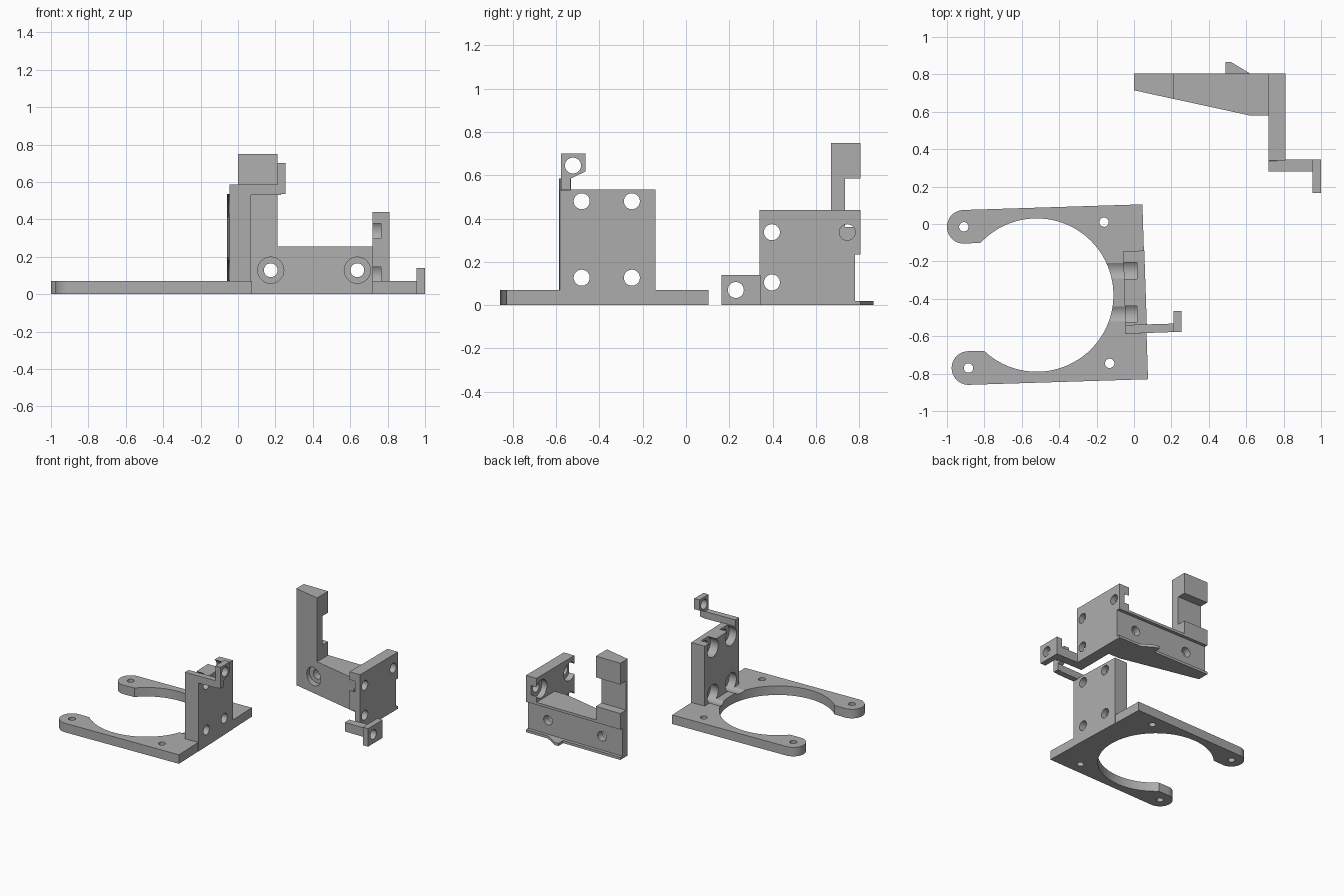
import bpy, bmesh, math
from mathutils import Vector

if "Cube" in bpy.data.objects:
    bpy.data.objects.remove(bpy.data.objects["Cube"])

grey = bpy.data.materials.new("plain grey")
grey.diffuse_color = (0.42, 0.42, 0.42, 1)
grey.use_nodes = True
grey.node_tree.nodes["Principled BSDF"].inputs["Base Color"].default_value = grey.diffuse_color

AXES = {"x": lambda a, b, t: (t, a, b),
        "y": lambda a, b, t: (a, t, b),
        "z": lambda a, b, t: (a, b, t)}


def prism(name, axis, pts, lo, hi):
    """Extrude a flat outline along one axis."""
    put = AXES[axis]
    bm = bmesh.new()
    face = bm.faces.new([bm.verts.new(put(a, b, lo)) for a, b in pts])
    out = bmesh.ops.extrude_face_region(bm, geom=[face])
    shift = Vector(put(0, 0, hi - lo))
    for v in out["geom"]:
        if isinstance(v, bmesh.types.BMVert):
            v.co += shift
    bmesh.ops.recalc_face_normals(bm, faces=bm.faces)
    me = bpy.data.meshes.new(name)
    bm.to_mesh(me)
    bm.free()
    me.materials.append(grey)
    ob = bpy.data.objects.new(name, me)
    bpy.context.collection.objects.link(ob)
    return ob


def box(name, x0, x1, y0, y1, z0, z1):
    return prism(name, "z", [(x0, y0), (x1, y0), (x1, y1), (x0, y1)], z0, z1)


def arc(cx, cy, r, a0, a1, n):
    return [(cx + r * math.cos(math.radians(a0 + (a1 - a0) * i / n)),
             cy + r * math.sin(math.radians(a0 + (a1 - a0) * i / n))) for i in range(n + 1)]


def rod(axis, a, b, r, lo, hi):
    return prism("cutter", axis, arc(a, b, r, 0, 360, 40)[:-1], lo, hi)


def combine(ob, others, operation):
    """Apply booleans in turn and remove the helper objects."""
    for other in others:
        mod = ob.modifiers.new("bool", "BOOLEAN")
        mod.operation, mod.solver, mod.object = operation, "EXACT", other
        bpy.context.view_layer.objects.active = ob
        bpy.ops.object.modifier_apply(modifier=mod.name)
        bpy.data.objects.remove(other)


def finish(ob):
    bpy.ops.object.select_all(action="DESELECT")
    ob.select_set(True)
    bpy.context.view_layer.objects.active = ob
    bpy.ops.object.shade_smooth_by_angle(angle=math.radians(30))


# Motor mount: forked base plate with rounded ends and a round opening
outline = [(0.075, -0.83), (0.045, 0.105)]
outline += arc(-0.91, -0.015, 0.09, 90, 270, 20)
outline += arc(-0.52, -0.38, 0.41, 137, -133, 64)
outline += arc(-0.885, -0.77, 0.09, 90, 270, 20)
mount = prism("motor_mount", "z", outline, 0, 0.07)

# Upright plate, side arm and end tab
upright = prism("upright", "z", [(-0.045, -0.587), (0.07, -0.583),
                                 (0.055, -0.142), (-0.058, -0.146)], 0, 0.535)
arm = prism("arm", "z", [(-0.045, -0.587), (0.23, -0.577),
                         (0.23, -0.532), (-0.046, -0.54)], 0.53, 0.585)
tab = prism("tab", "x", [(-0.578, 0.535), (-0.533, 0.535), (-0.533, 0.585),
                         (-0.465, 0.617), (-0.465, 0.7), (-0.578, 0.7)], 0.21, 0.255)
combine(mount, [upright, arm, tab], "UNION")

# Screw holes, with recesses on the back of the upright plate
cuts = [rod("z", x, y, 0.025, -0.1, 0.2) for x, y in
        [(-0.91, -0.015), (-0.885, -0.77), (-0.16, 0.01), (-0.13, -0.745)]]
for y in (-0.482, -0.25):
    for z in (0.127, 0.48):
        cuts.append(rod("x", y, z, 0.037, -0.1, 0.15))
        cuts.append(rod("x", y, z, 0.07, -0.2, 0.015))
cuts.append(rod("x", -0.522, 0.645, 0.037, 0.15, 0.3))
combine(mount, cuts, "DIFFERENCE")
finish(mount)

# Carriage: wedge-shaped body
carriage = prism("carriage", "z", [(0, 0.715), (0.62, 0.58), (0.72, 0.58), (0.75, 0.6),
                                   (0.75, 0.805), (0, 0.805)], 0, 0.255)
# Column with a hook at the top and a lip at the bottom
profile = [(0.735, 0.1), (0.735, 0.36), (0.735, 0.585)]
post = prism("post", "z", [(0, 0.715), (0.21, 0.669), (0.21, 0.735), (0, 0.735)], 0.1, 0.75)
hooks = [prism("hook", "z", [(0, 0.715), (0.21, 0.669), (0.21, 0.805), (0, 0.805)], lo, hi)
         for lo, hi in ((0.1, 0.36), (0.585, 0.75))]
# End plate, bracket arm, bracket tab
end_plate = box("end_plate", 0.72, 0.81, 0.34, 0.805, 0, 0.44)
bracket = box("bracket_arm", 0.72, 1.0, 0.28, 0.345, 0, 0.07)
bracket_tab = box("bracket_tab", 0.955, 1.0, 0.165, 0.345, 0, 0.14)
combine(carriage, [post] + hooks + [end_plate, bracket, bracket_tab], "UNION")

# Rear groove, body screw holes, end plate holes and bracket hole
cuts = [box("groove", -0.1, 0.9, 0.78, 0.95, 0.02, 0.235)]
for x in (0.175, 0.638):
    cuts.append(rod("y", x, 0.128, 0.037, 0.5, 0.9))
    cuts.append(rod("y", x, 0.128, 0.07, 0.5, 0.725))
for y, z in ((0.397, 0.105), (0.397, 0.337), (0.745, 0.337)):
    cuts.append(rod("x", y, z, 0.037, 0.68, 0.9))
    cuts.append(rod("x", y, z, 0.07, 0.66, 0.765))
cuts.append(rod("x", 0.23, 0.07, 0.037, 0.9, 1.1))
combine(carriage, cuts, "DIFFERENCE")
finish(carriage)

# Thin trigger tongue at the back
tongue = prism("tongue", "z", [(0.49, 0.79), (0.62, 0.79), (0.62, 0.805),
                               (0.52, 0.865), (0.49, 0.865)], 0, 0.02)
finish(tongue)
